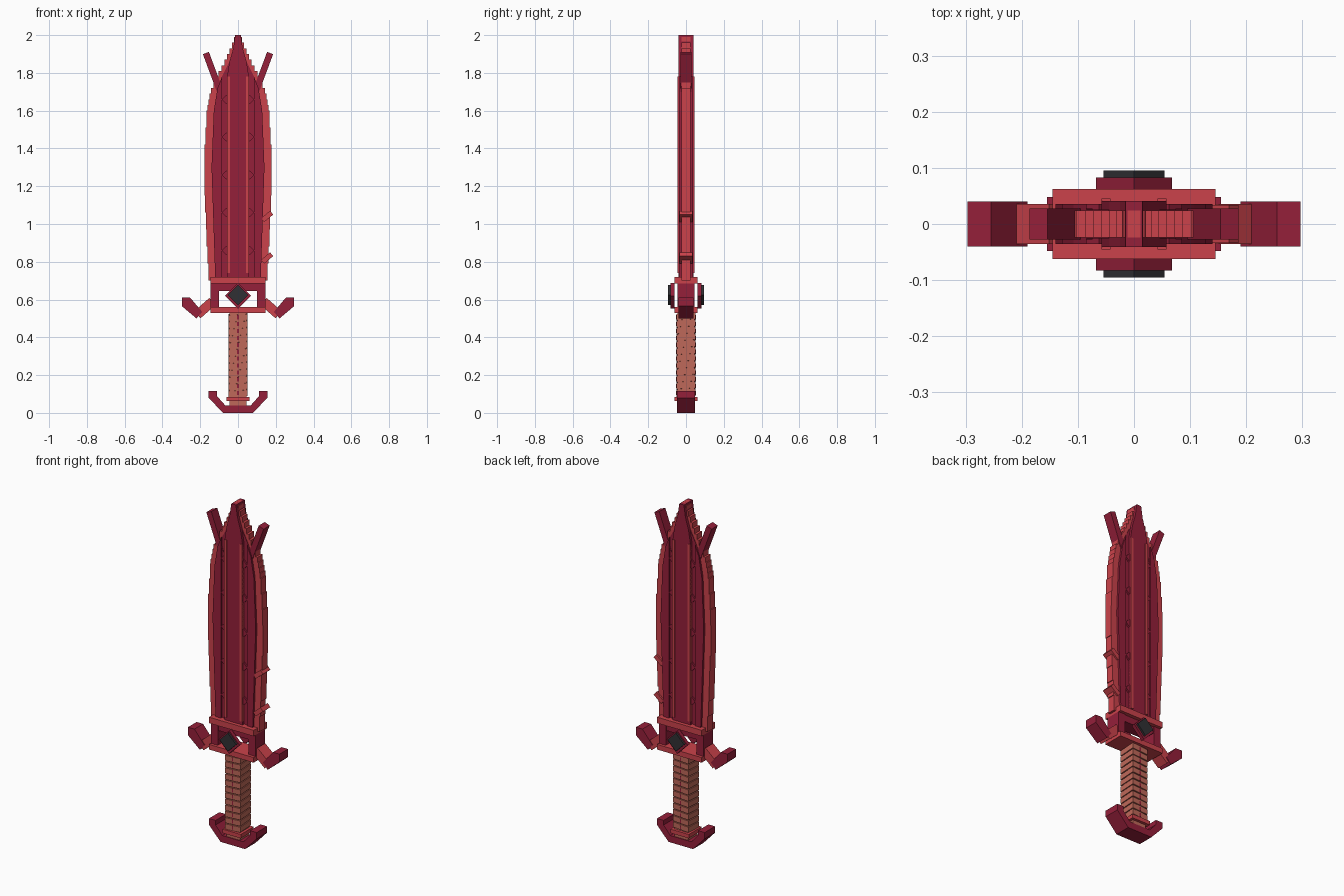
import bpy, bmesh, math
from mathutils import Vector

if "Cube" in bpy.data.objects:
    bpy.data.objects.remove(bpy.data.objects["Cube"])


def material(name, rgb):
    m = bpy.data.materials.new(name)
    m.diffuse_color = (*rgb, 1)
    m.use_nodes = True
    m.node_tree.nodes["Principled BSDF"].inputs["Base Color"].default_value = m.diffuse_color
    return m


RED = material("bright red", (0.60, 0.055, 0.07))
CRIMSON = material("deep crimson", (0.30, 0.014, 0.042))
TAN = material("tan leather", (0.52, 0.14, 0.10))
BLACK = material("charcoal gem", (0.03, 0.03, 0.034))


def prism(name, outline, y0, y1, mat):
    """Extrude an x-z outline from y0 to y1."""
    bm = bmesh.new()
    face = bm.faces.new([bm.verts.new((x, y0, z)) for x, z in outline])
    ext = bmesh.ops.extrude_face_region(bm, geom=[face])
    moved = [v for v in ext["geom"] if isinstance(v, bmesh.types.BMVert)]
    bmesh.ops.translate(bm, verts=moved, vec=(0, y1 - y0, 0))
    bmesh.ops.recalc_face_normals(bm, faces=bm.faces)
    me = bpy.data.meshes.new(name)
    bm.to_mesh(me)
    bm.free()
    me.materials.append(mat)
    ob = bpy.data.objects.new(name, me)
    bpy.context.collection.objects.link(ob)
    return ob


def box(name, x0, x1, y0, y1, z0, z1, mat):
    return prism(name, [(x0, z0), (x1, z0), (x1, z1), (x0, z1)], y0, y1, mat)


def beam(name, a, b, width, hy, mat):
    """Rectangular bar between two x-z points."""
    a, b = Vector(a), Vector(b)
    d = (b - a).normalized()
    n = Vector((-d.y, d.x)) * width / 2
    return prism(name, [a - n, b - n, b + n, a + n], -hy, hy, mat)


def diamond(name, x, z, r, y0, y1, mat):
    return prism(name, [(x, z - r), (x + r, z), (x, z + r), (x - r, z)], y0, y1, mat)


def width_at(profile, z):
    for (z0, w0), (z1, w1) in zip(profile, profile[1:]):
        if z <= z1:
            return w0 + (w1 - w0) * (z - z0) / (z1 - z0)
    return profile[-1][1]


def stepped(profile):
    """Symmetric outline made of small square steps."""
    z, top = profile[0][0], profile[-1][0]
    right = []
    while z < top - 1e-4:
        nz = min(top, z + (0.09 if z < 1.55 else 0.03))
        w = width_at(profile, (z + nz) / 2)
        right += [(w, z), (w, nz)]
        z = nz
    return right + [(-x, z) for x, z in reversed(right)]


# Blade: thin bright edge, thicker side panels, raised centre
edge = [(0.70, 0.155), (0.9, 0.166), (1.2, 0.178), (1.4, 0.177), (1.6, 0.163),
        (1.70, 0.146), (1.76, 0.12), (1.85, 0.075), (1.93, 0.038), (2.0, 0.01)]
panel = [(0.70, 0.12), (1.0, 0.13), (1.3, 0.14), (1.6, 0.128), (1.72, 0.108),
         (1.78, 0.085), (1.86, 0.045)]
prism("blade_edge", stepped(edge), -0.024, 0.024, RED)
prism("blade_core", [(s * w, z) for s, p in ((1, panel), (-1, panel[::-1])) for z, w in p],
      -0.026, 0.026, CRIMSON)
for s in (-1, 1):
    outer = [(s * w, z) for z, w in panel[:-1]]
    prism("side_panel", outer + [(s * 0.085, 0.70)], -0.036, 0.036, CRIMSON)
prism("blade_centre", [(-0.058, 0.70), (0.058, 0.70), (0.058, 1.78), (0.045, 1.86),
                       (0.025, 1.93), (0.015, 2.0), (-0.015, 2.0), (-0.025, 1.93),
                       (-0.045, 1.86), (-0.058, 1.78)], -0.041, 0.041, CRIMSON)
for s in (-1, 1):
    x = s * 0.05
    box("blade_rib", x - 0.008, x + 0.008, -0.045, 0.045, 0.74, 1.78, RED)
    for k in range(5):
        diamond("groove_tooth", s * 0.062, 0.86 + 0.2 * k, 0.024, -0.036, 0.036, CRIMSON)
    # Forked prongs near the tip
    beam("tip_prong", (s * 0.09, 1.69), (s * 0.17, 1.905), 0.034, 0.028, CRIMSON)

# Thorns along one edge
for z in (0.80, 1.02):
    beam("edge_thorn", (0.13, z), (0.178, z + 0.04), 0.026, 0.034, RED)

# Guard: open frame with hooked arms
box("guard_top_bar", -0.145, 0.145, -0.062, 0.062, 0.685, 0.72, RED)
box("guard_bottom_bar", -0.145, 0.145, -0.062, 0.062, 0.53, 0.56, RED)
box("guard_upper_block", -0.10, 0.10, -0.04, 0.04, 0.645, 0.70, CRIMSON)
for s in (-1, 1):
    box("guard_post", s * 0.10, s * 0.145, -0.045, 0.045, 0.56, 0.685, CRIMSON)
    beam("guard_arm", (s * 0.215, 0.52), (s * 0.135, 0.59), 0.05, 0.036, RED)
    prism("guard_hook", [(s * 0.22, 0.50), (s * 0.297, 0.565), (s * 0.297, 0.612),
                         (s * 0.255, 0.612), (s * 0.19, 0.535)], -0.04, 0.04, CRIMSON)
    # Gem with its setting, front and back
    diamond("gem_setting", 0, 0.62, 0.068, s * 0.062, s * 0.083, CRIMSON)
    diamond("gem", 0, 0.624, 0.054, s * 0.083, s * 0.095, BLACK)

# Grip with leather wraps and a stitched seam
box("grip_core", -0.044, 0.044, -0.044, 0.044, 0.03, 0.54, TAN)
for k in range(12):
    z = 0.09 + 0.0365 * k
    wrap = box("grip_wrap", -0.05, 0.05, -0.05, 0.05, z, z + 0.031, TAN)
    # Slant each wrap so that it winds around the grip
    for v in wrap.data.vertices:
        v.co.z += 0.06 * (v.co.x + v.co.y)
    for s in (-1, 1):
        box("grip_seam", -0.004, 0.004, s * 0.046, s * 0.052, z + 0.004, z + 0.026, CRIMSON)
box("grip_collar", -0.06, 0.06, -0.06, 0.06, 0.062, 0.085, RED)

# Pommel: upturned crescent
half = [(0.08, 0.0), (0.155, 0.08), (0.155, 0.117), (0.112, 0.117), (0.112, 0.09), (0.068, 0.04)]
prism("pommel", half + [(-x, z) for x, z in reversed(half)], -0.048, 0.048, CRIMSON)
